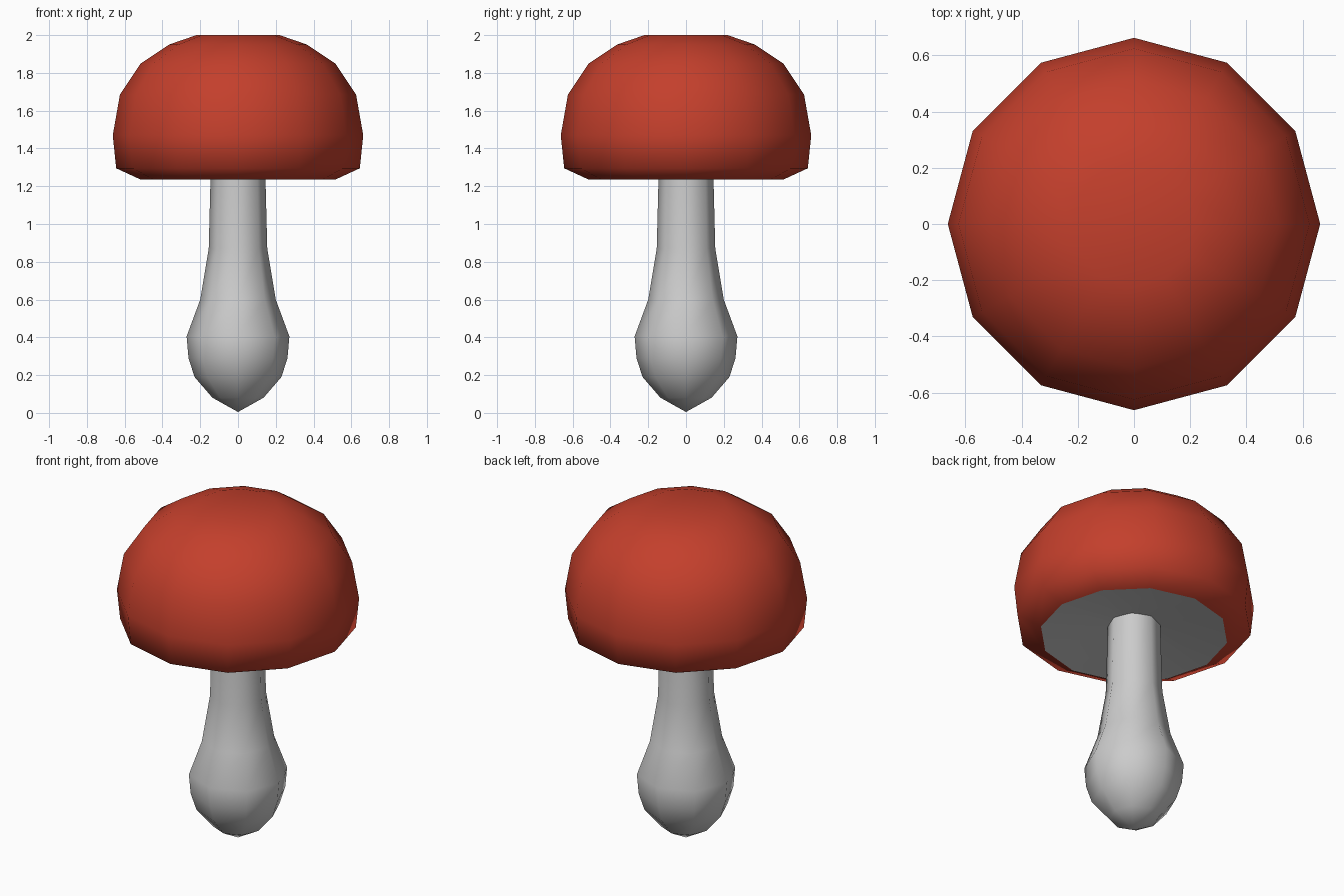
import bpy, bmesh, math

if "Cube" in bpy.data.objects:
    bpy.data.objects.remove(bpy.data.objects["Cube"])


def lathe(name, profile, sides, color=None):
    """Revolve (radius, z) points around z; radius 0 makes a pole."""
    bm = bmesh.new()
    rings = []
    for r, z in profile:
        n = 1 if r == 0 else sides
        rings.append([bm.verts.new((r * math.cos(2 * math.pi * i / sides),
                                    r * math.sin(2 * math.pi * i / sides), z))
                      for i in range(n)])
    for a, b in zip(rings, rings[1:]):
        for i in range(sides):
            j = (i + 1) % sides
            quad = [a[i % len(a)], a[j % len(a)], b[j % len(b)], b[i % len(b)]]
            bm.faces.new(list(dict.fromkeys(quad)))
    for f in bm.faces:
        f.smooth = True
    mesh = bpy.data.meshes.new(name)
    bm.to_mesh(mesh)
    bm.free()
    obj = bpy.data.objects.new(name, mesh)
    bpy.context.collection.objects.link(obj)
    if color:
        mat = bpy.data.materials.new(name + "_colour")
        mat.diffuse_color = color
        mat.use_nodes = True
        mat.node_tree.nodes["Principled BSDF"].inputs["Base Color"].default_value = mat.diffuse_color
        mesh.materials.append(mat)
    return obj


# Stem with a bulb at its foot
lathe("stem", [(0, 0.005), (0.135, 0.08), (0.23, 0.19), (0.262, 0.29),
               (0.272, 0.405), (0.2, 0.6), (0.155, 0.87), (0.144, 1.3)], 8)

# Red cap, from lower lip to flat crown
lathe("cap", [(0.515, 1.235), (0.645, 1.295), (0.663, 1.47), (0.625, 1.685),
              (0.515, 1.85), (0.365, 1.95), (0.22, 2.0), (0, 2.0)], 12,
      (0.55, 0.05, 0.025, 1))

# Grey underside, slightly hollow towards the stem
lathe("cap_underside", [(0, 1.3), (0.14, 1.29), (0.515, 1.235)], 12)
